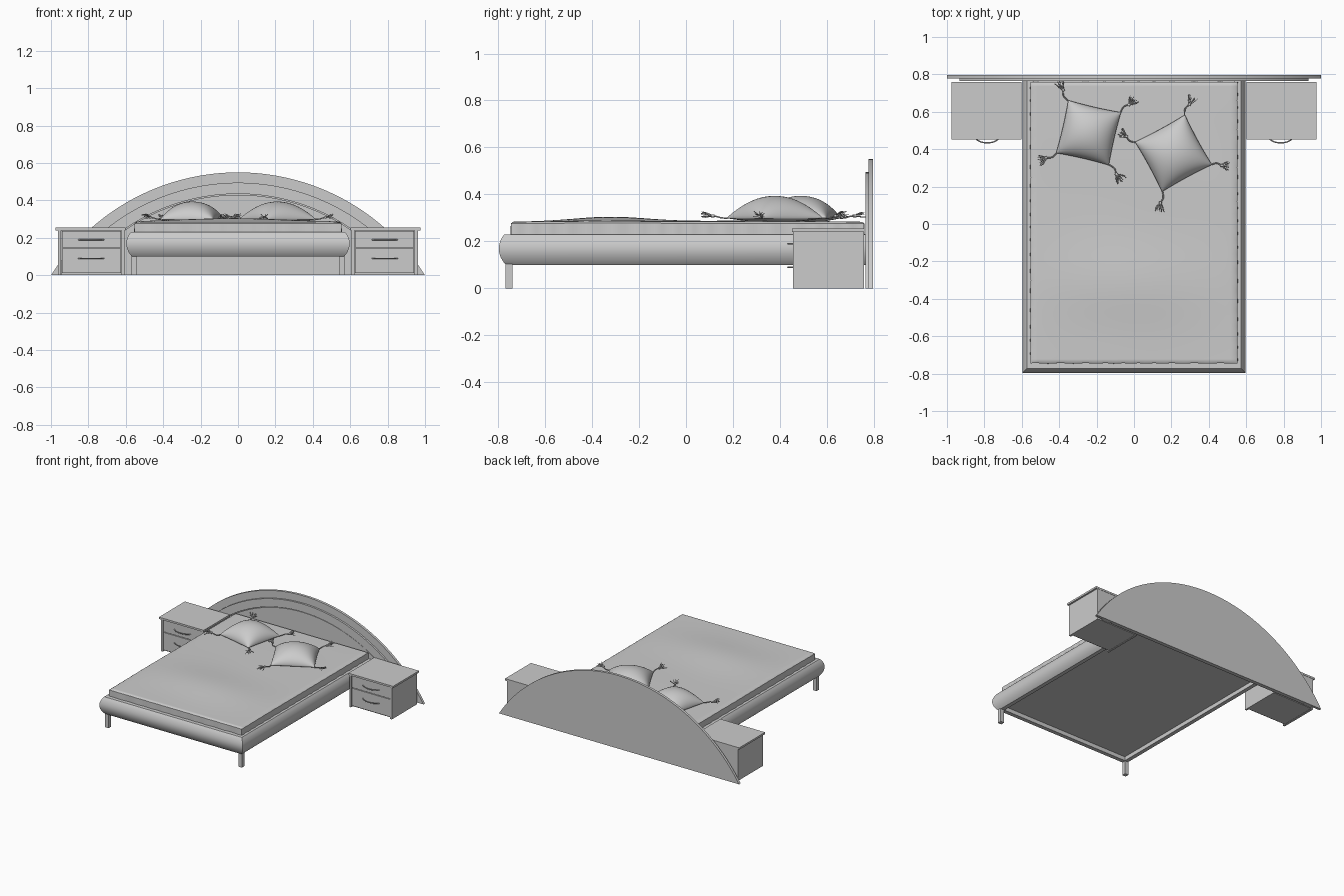
import bpy, bmesh, math, random
from mathutils import Vector, Matrix

if "Cube" in bpy.data.objects:
    bpy.data.objects.remove(bpy.data.objects["Cube"])

random.seed(4)


def finish(name, bm, smooth=None):
    bmesh.ops.remove_doubles(bm, verts=bm.verts, dist=1e-5)
    bmesh.ops.recalc_face_normals(bm, faces=bm.faces)
    me = bpy.data.meshes.new(name)
    bm.to_mesh(me)
    bm.free()
    ob = bpy.data.objects.new(name, me)
    bpy.context.collection.objects.link(ob)
    if smooth:
        bpy.ops.object.select_all(action='DESELECT')
        bpy.context.view_layer.objects.active = ob
        ob.select_set(True)
        bpy.ops.object.shade_smooth_by_angle(angle=math.radians(smooth))
    return ob


def box(name, xs, ys, zs):
    bm = bmesh.new()
    lo = Vector((min(xs), min(ys), min(zs)))
    hi = Vector((max(xs), max(ys), max(zs)))
    size = hi - lo
    m = Matrix.Translation((lo + hi) / 2) @ Matrix.Diagonal((*size, 1))
    bmesh.ops.create_cube(bm, size=1, matrix=m)
    return finish(name, bm)


def surface(bm, nu, nv, f):
    g = [[bm.verts.new(f(i, j)) for j in range(nv + 1)] for i in range(nu + 1)]
    for i in range(nu):
        for j in range(nv):
            bm.faces.new((g[i][j], g[i + 1][j], g[i + 1][j + 1], g[i][j + 1]))


def tubes(name, paths, cyclic=False):
    # paths: list of (radius, points)
    cu = bpy.data.curves.new(name, 'CURVE')
    cu.dimensions = '3D'
    cu.bevel_depth = 1.0
    cu.bevel_resolution = 1
    cu.resolution_u = 4
    cu.use_fill_caps = True
    for r, pts in paths:
        sp = cu.splines.new('NURBS')
        sp.points.add(len(pts) - 1)
        for p, co in zip(sp.points, pts):
            p.co = (*co, 1)
            p.radius = r
        sp.order_u = 3
        sp.use_endpoint_u = True
    ob = bpy.data.objects.new(name, cu)
    bpy.context.collection.objects.link(ob)
    return ob


# Headboard: concentric arches, all cut off at the floor
DROP = 0.634


def arc(r, n=64):
    a = math.acos(DROP / r)
    return [(r * math.sin(a * (2 * i / n - 1)),
             max(0, r * math.cos(a * (2 * i / n - 1)) - DROP)) for i in range(n + 1)]


def arch(name, r, y0, y1, r_in=None):
    pts = arc(r) + (arc(r_in)[::-1] if r_in else [])
    bm = bmesh.new()
    f = bm.faces.new([bm.verts.new((x, y0, z)) for x, z in pts])
    res = bmesh.ops.extrude_face_region(bm, geom=[f])
    vs = [v for v in res['geom'] if isinstance(v, bmesh.types.BMVert)]
    bmesh.ops.translate(bm, verts=vs, vec=(0, y1 - y0, 0))
    return finish(name, bm, 30)


arch("headboard_back", 1.184, 0.778, 0.797)
arch("headboard_band", 1.129, 0.764, 0.778, 1.069)
arch("headboard_inner_panel", 1.064, 0.768, 0.778)

# Bed frame: bulging profile (inset, height) swept round three sides with mitres
prof = [(0.06, 0.10), (0.03, 0.10)]
for k in range(1, 12):
    t = k / 12
    prof.append((0.03 - 0.006 * t - 0.027 * math.sin(math.pi * t) ** 0.8, 0.10 + 0.13 * t))
prof += [(0.024, 0.23), (0.06, 0.23)]
bm = bmesh.new()
rings = []
for sx, front in ((-1, 0), (-1, 1), (1, 1), (1, 0)):
    rings.append([bm.verts.new((sx * (0.597 - d), -0.797 + d if front else 0.766, z))
                  for d, z in prof])
n = len(prof)
for a, b in zip(rings, rings[1:]):
    for k in range(n):
        bm.faces.new((a[k], a[(k + 1) % n], b[(k + 1) % n], b[k]))
bm.faces.new(rings[0])
bm.faces.new(rings[-1])
finish("bed_frame", bm, 35)
box("bed_base", (-0.54, 0.54), (-0.74, 0.766), (0.13, 0.15))
for s, side in ((-1, "left"), (1, "right")):
    box(side + "_front_leg", (s * 0.54, s * 0.57), (-0.768, -0.738), (0, 0.105))

# Mattress with a gently uneven cover and rippled sides
NX, NY = 44, 120


def edge(i, n, half):
    lv = max(0, 2 - i, i - (n - 2))
    if lv:
        return (half if i > n / 2 else -half), lv
    return (half - 0.01) * (2 * (i - 2) / (n - 4) - 1), 0


def mattress_point(i, j):
    x, lx = edge(i, NX, 0.553)
    y, ly = edge(j, NY, 0.752)
    y += 0.007
    lv = max(lx, ly)
    if lv == 2:
        return (x, y, 0.222)
    inside = max(0, 1 - (x / 0.56) ** 2) ** 0.5 * max(0, 1 - (y / 0.77) ** 4)
    z = 0.283 + 0.004 * inside
    z += 0.013 * inside * math.exp(-((y + 0.33) / 0.22) ** 2) * (1 + 0.3 * math.sin(5 * x + 2))
    z += 0.002 * math.sin(7 * x + 5 * y) * math.sin(4 * y - 3 * x) * inside
    return (x, y, z - 0.007 * lv)


bm = bmesh.new()
surface(bm, NX, NY, mattress_point)
bmesh.ops.remove_doubles(bm, verts=bm.verts, dist=1e-5)
for v in bm.verts:
    x, y, z = v.co
    amp = 0.0025 if z < 0.23 else 0.001
    if abs(x) > 0.55:
        v.co.x += amp * math.sin(75 * y + 2 * math.sin(9 * y))
    if y < -0.744 or y > 0.758:
        v.co.y += amp * math.sin(60 * x + 2 * math.sin(8 * x))
finish("mattress", bm, 40)


# Cushions with a corded tassel on every corner
def cushion(name, cx, cy, half, angle, tips):
    rim, N = 0.299, 28
    rot = Matrix.Translation((cx, cy, rim)) @ Matrix.Rotation(math.radians(angle), 4, 'Z')

    def point(i, j, height):
        u = math.sin(math.pi * (i / N - 0.5))
        v = math.sin(math.pi * (j / N - 0.5))
        d = max(0, (1 - u * u) * (1 - v * v)) ** 0.5
        return rot @ Vector((u * half * (1 - 0.03 * (1 - v * v)),
                             v * half * (1 - 0.03 * (1 - u * u)), height * d))

    bm = bmesh.new()
    for h in (0.095, -0.018):
        surface(bm, N, N, lambda i, j: point(i, j, h))
    finish(name, bm, 50)

    paths = []
    corners = ((-1, 1), (1, 1), (1, -1), (-1, -1))
    for (u, v), tip in zip(corners, tips):
        c = rot @ Vector((u * half, v * half, 0))
        d = Vector((tip[0], tip[1], 0)) - Vector((c.x, c.y, 0))
        side = Vector((-d.y, d.x, 0))
        up = Vector((0, 0, 1))
        knot = c + d * 0.55 + up * 0.01
        paths.append((0.0035, [c - d * 0.05, c + d * 0.2 + side * 0.12,
                               c + d * 0.4 + side * 0.1 + up * 0.008, knot]))
        paths.append((0.0075, [knot - d * 0.04, knot + d * 0.08]))
        for _ in range(16):
            w, h = random.uniform(-0.28, 0.28), random.uniform(-0.008, 0.02)
            length = random.uniform(0.32, 0.5)
            paths.append((0.0016, [knot, knot + d * length * 0.5 + side * w * 0.7 + up * h * 0.7,
                                   knot + d * length + side * w + up * h]))
    tubes(name + "_tassels", paths)


cushion("left_cushion", -0.243, 0.488, 0.145, -13,
        ((-0.40, 0.76), (0.005, 0.67), (-0.065, 0.23), (-0.51, 0.335)))
cushion("right_cushion", 0.211, 0.378, 0.152, 28.5,
        ((-0.075, 0.49), (0.315, 0.68), (0.505, 0.31), (0.135, 0.07)))

# Nightstands: carcass panels, top, two inset drawers with bow handles
for s, side in ((-1, "left"), (1, "right")):
    nm = side + "_nightstand_"
    box(nm + "top", (s * 0.602, s * 0.975), (0.452, 0.76), (0.24, 0.254))
    box(nm + "outer_side", (s * 0.945, s * 0.962), (0.456, 0.758), (0, 0.24))
    box(nm + "inner_side", (s * 0.608, s * 0.622), (0.456, 0.758), (0, 0.24))
    box(nm + "carcass", (s * 0.622, s * 0.945), (0.475, 0.758), (0.002, 0.24))
    for level, z0, z1, zh in (("upper", 0.149, 0.236, 0.19), ("lower", 0.012, 0.144, 0.09)):
        box(nm + level + "_drawer", (s * 0.625, s * 0.942), (0.461, 0.476), (z0, z1))
        cx = s * 0.785
        tubes(nm + level + "_handle",
              [(0.0035, [(cx - 0.068, 0.463, zh), (cx - 0.05, 0.442, zh), (cx, 0.431, zh),
                         (cx + 0.05, 0.442, zh), (cx + 0.068, 0.463, zh)])])
